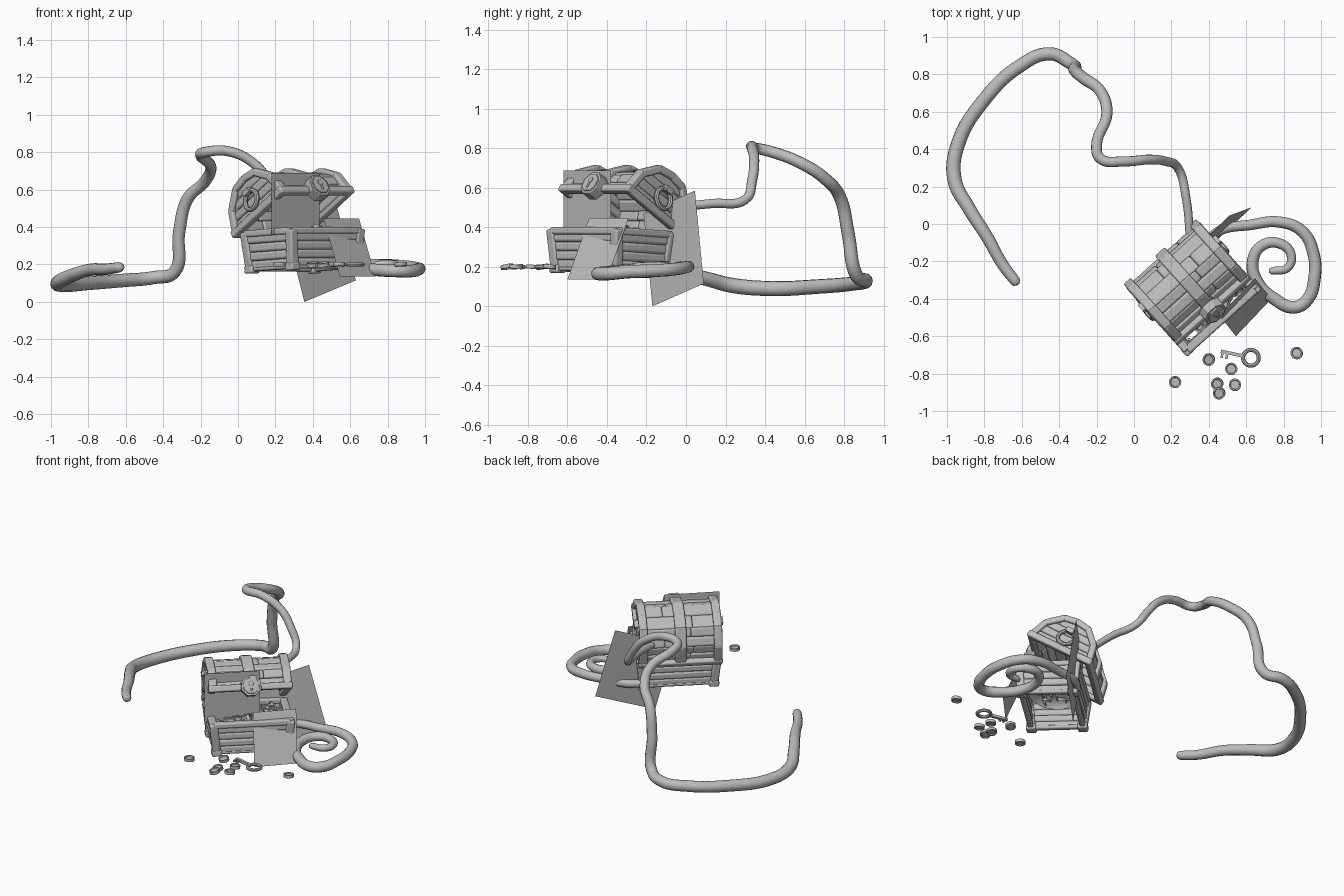
import bpy, bmesh, math, random
from mathutils import Matrix, Vector

if "Cube" in bpy.data.objects:
    bpy.data.objects.remove(bpy.data.objects["Cube"])
random.seed(4)

grey = bpy.data.materials.new("plain_grey")
grey.use_nodes = True
tone = (0.5, 0.5, 0.5, 1)
grey.diffuse_color = tone
grey.node_tree.nodes["Principled BSDF"].inputs["Base Color"].default_value = tone

# Frames: the chest is turned and tipped back a little, the lid swings on its hinge
CHEST = (Matrix.Translation((0.32, -0.35, 0.17)) @ Matrix.Rotation(math.radians(42), 4, 'Z')
         @ Matrix.Rotation(math.radians(-3), 4, 'X'))
LID = CHEST @ Matrix.Translation((0, 0.212, 0.21)) @ Matrix.Rotation(math.radians(-29), 4, 'X')


def finish(name, bm, frame=Matrix(), bevel=0.0):
    bmesh.ops.recalc_face_normals(bm, faces=bm.faces)
    me = bpy.data.meshes.new(name)
    bm.to_mesh(me)
    bm.free()
    ob = bpy.data.objects.new(name, me)
    bpy.context.collection.objects.link(ob)
    ob.matrix_world = frame
    me.materials.append(grey)
    if bevel:
        mod = ob.modifiers.new("rounding", 'BEVEL')
        mod.width, mod.segments = bevel, 3
    bpy.ops.object.select_all(action='DESELECT')
    ob.select_set(True)
    bpy.context.view_layer.objects.active = ob
    bpy.ops.object.shade_smooth_by_angle(angle=math.radians(40))


def beam(bm, a, b, wide, thick, out):
    """Box from a to b; thick is measured along the direction out."""
    a, b = Vector(a), Vector(b)
    x = (b - a).normalized()
    y = Vector(out).cross(x).normalized()
    z = x.cross(y)
    m = Matrix((x, y, z)).transposed().to_4x4()
    m.translation = (a + b) / 2
    bmesh.ops.create_cube(bm, size=1, matrix=m @ Matrix.Diagonal(((b - a).length, wide, thick, 1)))


def ring(bm, radius, tube, frame, n=24, m=8):
    rows = []
    for i in range(n):
        t = math.tau * i / n
        rows.append([bm.verts.new(frame @ Vector((
            (radius + tube * math.cos(math.tau * j / m)) * math.cos(t),
            (radius + tube * math.cos(math.tau * j / m)) * math.sin(t),
            tube * math.sin(math.tau * j / m)))) for j in range(m)])
    for i in range(n):
        for j in range(m):
            r, s, k = rows[i], rows[(i + 1) % n], (j + 1) % m
            bm.faces.new((r[j], s[j], s[k], r[k]))


def disc(bm, radius, depth, frame, sides=16):
    return bmesh.ops.create_cone(bm, cap_ends=True, segments=sides, radius1=radius,
                                 radius2=radius, depth=depth, matrix=frame)


def corner(sx, sy, z):
    """Point on the flared body wall corner at height z; the body is shallower at the back."""
    t = z / 0.21
    y = 0.12 + 0.015 * t if sy > 0 else -0.205 - 0.025 * t
    return Vector((sx * (0.222 + 0.022 * t), y, z))


# Body: stacked rounded planks on four sides
bm = bmesh.new()
sides = [((-1, -1), (1, -1)), ((1, -1), (1, 1)), ((1, 1), (-1, 1)), ((-1, 1), (-1, -1))]
for p, q in sides:
    out = (p[0] + q[0], p[1] + q[1], 0)
    for row in range(4):
        z = 0.03 + row * 0.046
        beam(bm, corner(*p, z), corner(*q, z), 0.047, 0.03 + 0.006 * (row % 2), out)
finish("body_planks", bm, CHEST, 0.013)

# Body frame: corner posts, feet, top and bottom rails
bm = bmesh.new()
for sx in (-1, 1):
    for sy in (-1, 1):
        beam(bm, corner(sx, sy, 0), corner(sx, sy, 0.21), 0.052, 0.052, (0, sy, 0))
        foot = corner(sx, sy, 0)
        beam(bm, foot - Vector((0, 0, 0.012)), foot + Vector((0, 0, 0.03)), 0.064, 0.064, (0, sy, 0))
for p, q in sides:
    out = (p[0] + q[0], p[1] + q[1], 0)
    beam(bm, corner(*p, 0.2), corner(*q, 0.2), 0.036, 0.046, out)
    beam(bm, corner(*p, 0.01), corner(*q, 0.01), 0.024, 0.036, out)
finish("body_frame", bm, CHEST, 0.01)

# Lid: staggered planks along the arch
arch = [(0, 0), (0.035, 0.115), (0.125, 0.197), (0.212, 0.21), (0.3, 0.197), (0.39, 0.115), (0.425, 0)]
arch = [Vector((0, -d, h)) for d, h in arch]
mid = Vector((0, -0.212, 0.05))
bm = bmesh.new()
for a, b in zip(arch, arch[1:]):
    rows = 2 if (b - a).length > 0.11 else 1
    out = (b - a).cross(Vector((1, 0, 0))).normalized()
    if out.dot((a + b) / 2 - mid) < 0:
        out.negate()
    for k in range(rows):
        c = a.lerp(b, (k + 0.5) / rows) - out * 0.018
        split = random.uniform(-0.12, 0.12)
        for x0, x1 in ((-0.24, split), (split, 0.24)):
            beam(bm, c + Vector((x0, 0, 0)), c + Vector((x1, 0, 0)),
                 (b - a).length / rows, 0.028 + random.uniform(0, 0.012), out)
# end boards of the lid
for sx in (-0.228, 0.228):
    for h, d0, d1 in ((0.028, 0.02, 0.405), (0.076, 0.03, 0.395), (0.124, 0.06, 0.365), (0.17, 0.11, 0.315)):
        beam(bm, (sx, -d0, h), (sx, -d1, h), 0.048, 0.03, (1, 0, 0))
finish("lid_planks", bm, LID, 0.012)

# Lid ribs and lower rim
bm = bmesh.new()
for x, wide in ((-0.235, 0.052), (0, 0.07), (0.235, 0.052)):
    for a, b in zip(arch, arch[1:]):
        along = (b - a).normalized() * 0.008
        s = Vector((x, 0, 0))
        beam(bm, a - along + s, b + along + s, wide, 0.04, along.cross(Vector((1, 0, 0))))
for y in (0, -0.425):
    beam(bm, (-0.265, y, 0), (0.265, y, 0), 0.042, 0.046, (0, 1, 0))
for x in (-0.242, 0.242):
    beam(bm, (x, 0, 0), (x, -0.425, 0), 0.042, 0.046, (1, 0, 0))
finish("lid_frame", bm, LID, 0.01)

# Ring handles on the lid ends
bm = bmesh.new()
for sx in (-1, 1):
    ring(bm, 0.052, 0.013, Matrix.Translation((sx * 0.262, -0.212, 0.075))
         @ Matrix.Rotation(math.radians(90 - 10 * sx), 4, 'Y'))
    beam(bm, (sx * 0.235, -0.212, 0.127), (sx * 0.28, -0.212, 0.127), 0.05, 0.03, (0, 0, 1))
finish("lid_handles", bm, LID)

# Octagonal lock with keyhole plate
bm = bmesh.new()
face = Matrix.Translation((0, -0.445, 0.005)) @ Matrix.Rotation(math.radians(90), 4, 'X')
turn = Matrix.Rotation(math.pi / 8, 4, 'Z')
disc(bm, 0.068, 0.06, face @ turn, 8)
disc(bm, 0.054, 0.076, face @ turn, 8)
disc(bm, 0.016, 0.086, face @ Matrix.Translation((0, 0.012, 0)))
beam(bm, (0, -0.486, 0.01), (0, -0.486, -0.027), 0.014, 0.006, (0, 1, 0))
finish("lock", bm, LID, 0.003)


# Coins: short discs with a sunken face
def coin(bm, frame):
    made = disc(bm, 0.033, 0.02, frame, 18)
    caps = {f for v in made["verts"] for f in v.link_faces if len(f.verts) > 4}
    for cap in caps:
        bmesh.ops.inset_region(bm, faces=[cap], thickness=0.007, depth=0)
        bmesh.ops.inset_region(bm, faces=[cap], thickness=0.003, depth=-0.006)


def tumble(x, y, z, tilt):
    return (Matrix.Translation((x, y, z)) @ Matrix.Rotation(random.uniform(0, 6.28), 4, 'Z')
            @ Matrix.Rotation(random.uniform(0, tilt), 4, 'X'))


bm = bmesh.new()
for x, y in ((0.22, -0.845), (0.4, -0.725), (0.52, -0.775), (0.445, -0.855),
             (0.455, -0.905), (0.54, -0.86), (0.87, -0.69)):
    coin(bm, tumble(x, y, 0.2, 0.25))
finish("scattered_coins", bm)

# Heap of treasure inside the body: a domed shell under loose coins
bm = bmesh.new()
bmesh.ops.create_uvsphere(bm, u_segments=20, v_segments=10, radius=1)
bmesh.ops.delete(bm, geom=[v for v in bm.verts if v.co.z < -0.1], context='VERTS')
bm.transform(Matrix.Translation((0, -0.045, 0.14)) @ Matrix.Diagonal((0.225, 0.165, 0.07, 1)))
finish("treasure_mound", bm, CHEST)
bm = bmesh.new()
for i in range(55):
    x, y = random.uniform(-0.19, 0.19), random.uniform(-0.14, 0.13)
    coin(bm, tumble(x, y - 0.045, 0.215 - 0.9 * (x * x + y * y), 1.2))
finish("treasure_coins", bm, CHEST)

# Key lying on the ground
bm = bmesh.new()
ring(bm, 0.042, 0.011, Matrix.Translation((0.625, -0.715, 0.2)))
beam(bm, (0.585, -0.706, 0.2), (0.465, -0.68, 0.2), 0.018, 0.018, (0, 0, 1))
for x in (0.475, 0.5):
    y = -0.68 - (x - 0.465) * 0.22
    beam(bm, (x, y, 0.2), (x - 0.007, y - 0.034, 0.2), 0.013, 0.012, (0, 0, 1))
finish("key", bm)

# Flat sheets: origin corner and two edge directions
sheets = {
    "front_sheet": ((0.545, -0.6, 0.135), (0.19, 0.2, 0), (-0.088, 0.11, 0.312)),
    "back_sheet": ((0.355, -0.17, 0), (0.275, 0.26, 0.115), (-0.12, -0.045, 0.47)),
    "lid_sheet": ((0.18, -0.62, 0.36), (0.255, 0.24, 0), (0, 0, 0.328)),
}
for name, (o, u, v) in sheets.items():
    o, u, v = Vector(o), Vector(u), Vector(v)
    bm = bmesh.new()
    bm.faces.new([bm.verts.new(p) for p in (o, o + u, o + u + v, o + v)])
    finish(name, bm)


# Tentacles: round tubes along a path
def tentacle(name, path, radius):
    cu = bpy.data.curves.new(name, 'CURVE')
    cu.dimensions = '3D'
    cu.bevel_depth, cu.bevel_resolution, cu.resolution_u = 1.0, 4, 8
    cu.use_fill_caps = True
    path = [Vector(p) for p in path]
    tip = (path[-1] - path[-2]).normalized()
    path += [path[-1] + tip * 0.016, path[-1] + tip * 0.024]
    sp = cu.splines.new('BEZIER')
    sp.bezier_points.add(len(path) - 1)
    for i, (bp, p) in enumerate(zip(sp.bezier_points, path)):
        bp.co = p
        bp.handle_left_type = bp.handle_right_type = 'AUTO'
        bp.radius = radius(min(1, i / (len(path) - 3)))
    sp.bezier_points[-2].radius *= 0.8
    sp.bezier_points[-1].radius *= 0.3
    ob = bpy.data.objects.new(name, cu)
    bpy.context.collection.objects.link(ob)
    cu.materials.append(grey)
    bpy.ops.object.select_all(action='DESELECT')
    ob.select_set(True)
    bpy.context.view_layer.objects.active = ob
    bpy.ops.object.convert(target='MESH')
    bpy.ops.object.shade_smooth_by_angle(angle=math.radians(60))


tentacle("long_tentacle", [
    (0.3, -0.08, 0.5), (0.28, 0.13, 0.52), (0.235, 0.3, 0.54), (0.17, 0.335, 0.64),
    (0.085, 0.345, 0.74), (-0.05, 0.335, 0.805), (-0.18, 0.35, 0.8), (-0.2, 0.42, 0.785),
    (-0.145, 0.59, 0.72), (-0.18, 0.71, 0.64), (-0.27, 0.78, 0.55), (-0.315, 0.82, 0.37),
    (-0.34, 0.86, 0.16), (-0.45, 0.91, 0.13), (-0.61, 0.845, 0.115), (-0.8, 0.665, 0.1),
    (-0.94, 0.43, 0.09), (-0.96, 0.24, 0.105), (-0.88, 0.08, 0.145), (-0.785, -0.07, 0.172),
    (-0.7, -0.22, 0.175), (-0.635, -0.305, 0.185)],
    lambda t: min(0.022 + 0.021 * t, 0.039 - 0.055 * (t - 0.8)))
tentacle("curled_tentacle", [
    (0.38, -0.1, 0.2), (0.46, -0.035, 0.2), (0.62, -0.005, 0.2), (0.78, 0.01, 0.2),
    (0.9, -0.04, 0.19), (0.96, -0.16, 0.18), (0.965, -0.29, 0.175), (0.93, -0.4, 0.165),
    (0.86, -0.445, 0.165), (0.75, -0.4, 0.17), (0.66, -0.31, 0.18), (0.635, -0.2, 0.19),
    (0.685, -0.115, 0.2), (0.78, -0.105, 0.2), (0.84, -0.165, 0.2), (0.82, -0.235, 0.2),
    (0.745, -0.25, 0.2)], lambda t: 0.024 + 0.012 * math.sin(math.pi * t) - 0.004 * t)
